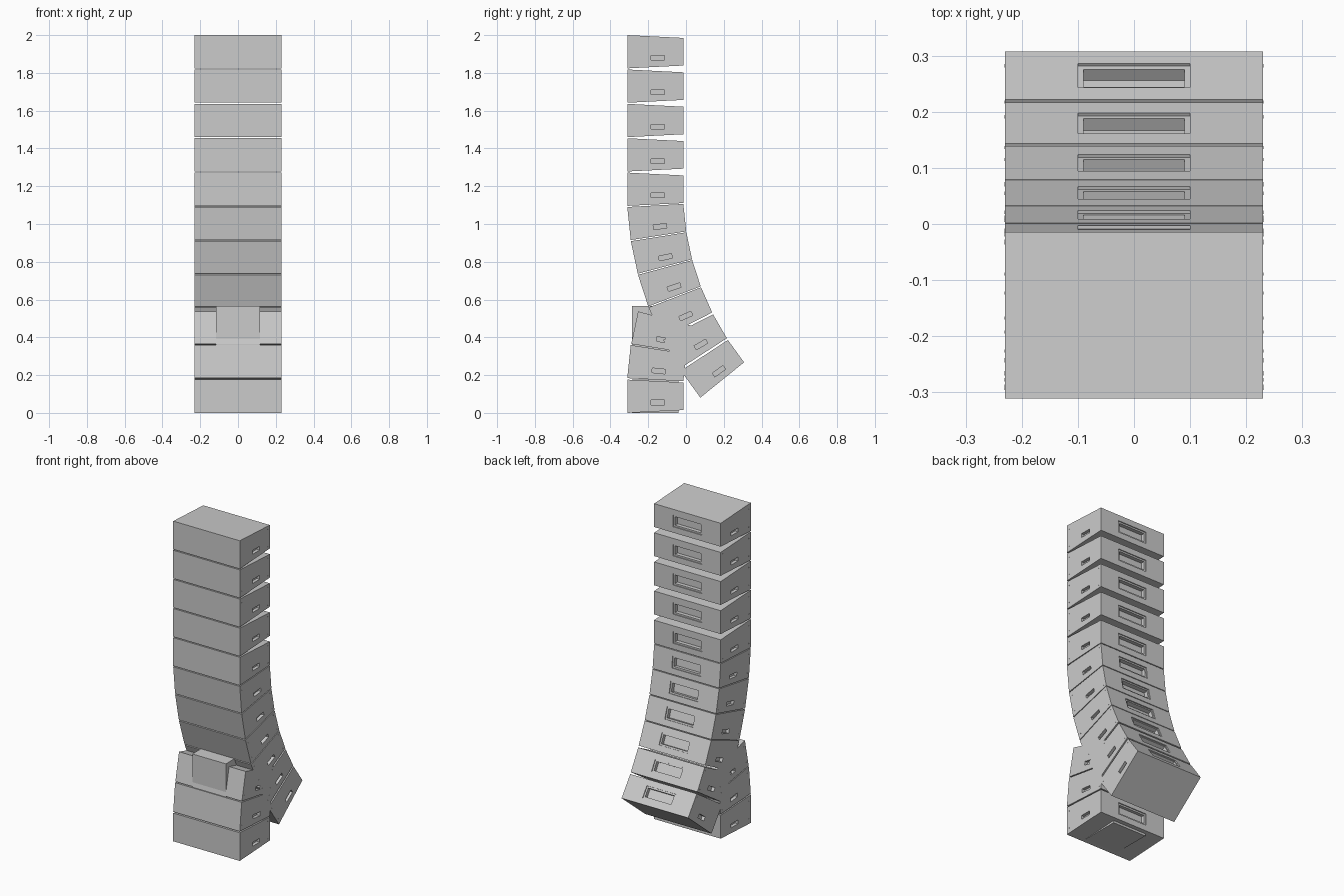
import bpy, bmesh
from math import radians, sin, cos
from mathutils import Vector, Matrix

if "Cube" in bpy.data.objects:
    bpy.data.objects.remove(bpy.data.objects["Cube"])

D, HF, HB, W = 0.297, 0.088, 0.073, 0.23   # depth, half heights front/back, half width


def link(name, mesh):
    ob = bpy.data.objects.new(name, mesh)
    bpy.context.collection.objects.link(ob)
    return ob


def cuboid(bm, centre, size):
    m = Matrix.Translation(centre) @ Matrix.Diagonal((*size, 1))
    bmesh.ops.create_cube(bm, size=1, matrix=m)


def cuboid_object(name, centre, size):
    bm = bmesh.new()
    cuboid(bm, centre, size)
    me = bpy.data.meshes.new(name)
    bm.to_mesh(me)
    bm.free()
    return link(name, me)


# wedge cabinet: side profile extruded across x
bm = bmesh.new()
prof = [(-D/2, -HF), (D/2, -HB), (D/2, HB), (-D/2, HF)]
face = bm.faces.new([bm.verts.new((-W, y, z)) for y, z in prof])
ext = bmesh.ops.extrude_face_region(bm, geom=[face])
bmesh.ops.translate(bm, vec=(2*W, 0, 0),
                    verts=[v for v in ext["geom"] if isinstance(v, bmesh.types.BMVert)])
bmesh.ops.recalc_face_normals(bm, faces=bm.faces)
me = bpy.data.meshes.new("cabinet")
bm.to_mesh(me)
bm.free()
master = link("cabinet_master", me)

# recesses: stepped rear handle and a grip slot on each side
cuts = [((0, D/2, 0), (0.20, 0.012, 0.073)),
        ((0, D/2, 0), (0.18, 0.06, 0.053)),
        ((W, 0.013, -0.033), (0.04, 0.07, 0.024)),
        ((-W, 0.013, -0.033), (0.04, 0.07, 0.024))]
helpers = [master]
for i, (c, s) in enumerate(cuts):
    cutter = cuboid_object("recess_cutter_%d" % i, c, s)
    cutter.hide_render = True
    mod = master.modifiers.new("recess", 'BOOLEAN')
    mod.operation, mod.solver, mod.object = 'DIFFERENCE', 'EXACT', cutter
    helpers.append(cutter)
deps = bpy.context.evaluated_depsgraph_get()
cabinet = bpy.data.meshes.new_from_object(master.evaluated_get(deps))
cabinet.name = "cabinet_mesh"
for h in helpers:
    bpy.data.objects.remove(h)

# small side screws joined to the shared cabinet mesh
bm = bmesh.new()
bm.from_mesh(cabinet)
for sx in (-1, 1):
    for y in (-0.13, 0.13):
        for z in (-0.055, 0.055):
            m = Matrix.Translation((sx*W, y, z)) @ Matrix.Rotation(radians(90), 4, 'Y')
            bmesh.ops.create_cone(bm, cap_ends=True, segments=8, radius1=0.003,
                                  radius2=0.003, depth=0.002, matrix=m)
bm.to_mesh(cabinet)
bm.free()


def place(name, y, z, deg, corner):
    """Place a cabinet by its front top (+1) or front bottom (-1) edge."""
    rot = Matrix.Rotation(radians(deg), 4, 'X')
    off = rot @ Vector((0, -D/2, corner*HF))
    ob = link(name, cabinet)
    ob.matrix_world = Matrix.Translation(Vector((0, y, z)) - off) @ rot


# straight upper column
for i in range(5):
    place("upper_cabinet_%d" % (i+1), -0.311, 2 - 0.182*i, 0, 1)

# curved column, each cabinet tipped a further six degrees
y, z = -0.311, 1.09
for i in range(6):
    a = 6*(i+1)
    place("curved_cabinet_%d" % (i+1), y, z, a, 1)
    step = 0.182 if i < 3 else 0.188
    y += step*sin(radians(a))
    z -= step*cos(radians(a))

# lower stack leaning back
for i, (y, z, a) in enumerate([(-0.311, 0, 0), (-0.311, 0.184, -6), (-0.290, 0.365, -12)]):
    place("lower_cabinet_%d" % (i+1), y, z, a, -1)

# level inner cores of the lower stack
for i, zc in enumerate((0.088, 0.281, 0.478)):
    cuboid_object("inner_core_%d" % (i+1), (0, -0.1625, zc), (0.232, 0.245, 0.176))
